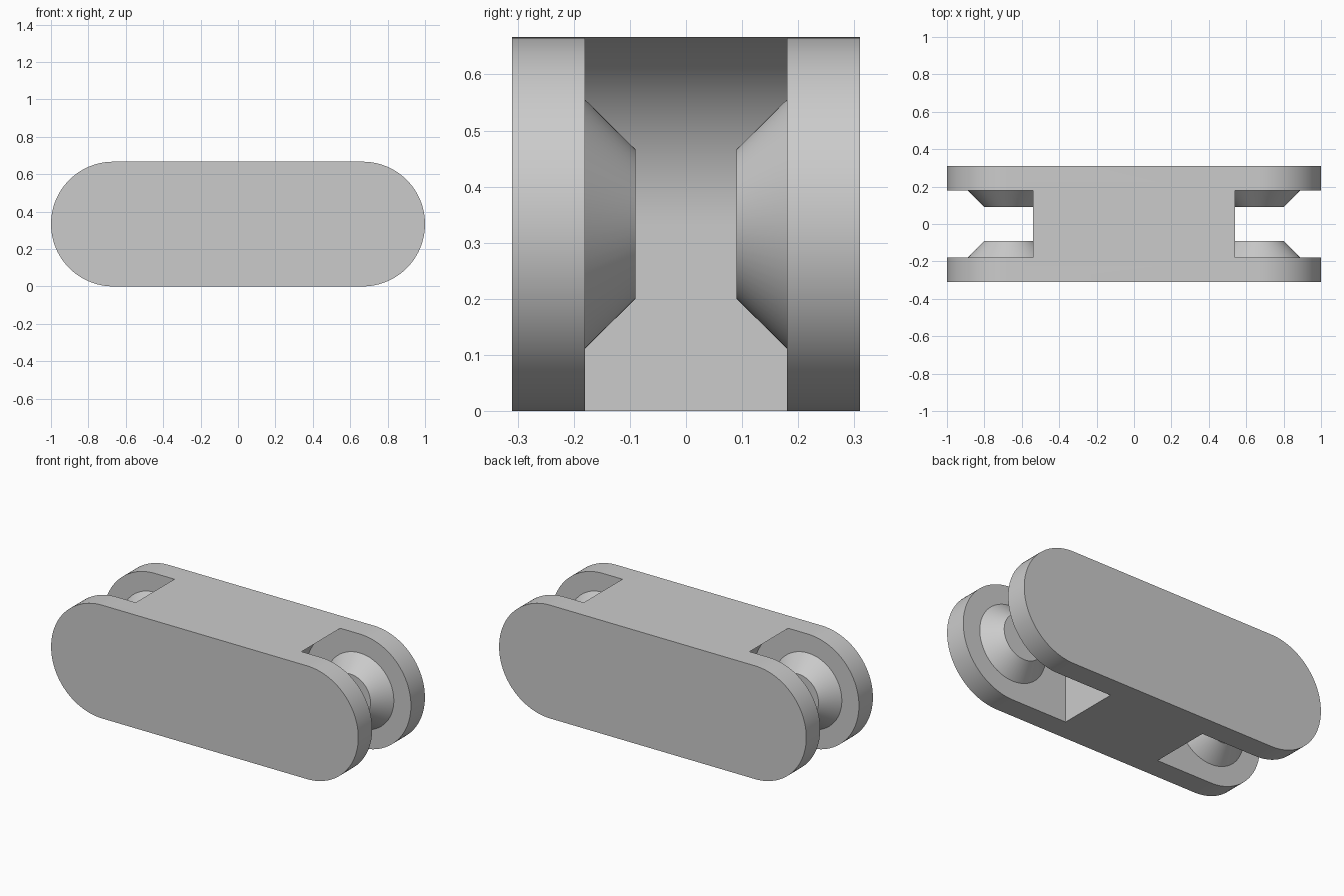
import bpy
import bmesh
from math import cos, sin, pi, sqrt, radians
from mathutils import Matrix

cube = bpy.data.objects.get("Cube")
if cube:
    bpy.data.objects.remove(cube, do_unlink=True)

R = 1 / 3          # end radius, half the height
PIVOT = 1 - R      # x of each pivot
HALF = 0.31        # half thickness of the link
GAP = 0.18         # half width of the end slots

grey = bpy.data.materials.new("light grey")
grey.use_nodes = True
grey.diffuse_color = (0.6, 0.6, 0.6, 1)
grey.node_tree.nodes["Principled BSDF"].inputs["Base Color"].default_value = grey.diffuse_color


def make_object(name, bm):
    bmesh.ops.recalc_face_normals(bm, faces=bm.faces)
    mesh = bpy.data.meshes.new(name)
    bm.to_mesh(mesh)
    bm.free()
    mesh.materials.append(grey)
    obj = bpy.data.objects.new(name, mesh)
    bpy.context.collection.objects.link(obj)
    return obj


def arc(cx, cz, r, start, end, steps):
    angles = [start + (end - start) * i / steps for i in range(steps + 1)]
    return [(cx + r * cos(a), cz + r * sin(a)) for a in angles]


def extrude_profile(name, points, half):
    """Extrude an x-z outline along y, symmetric about y = 0."""
    bm = bmesh.new()
    face = bm.faces.new([bm.verts.new((x, -half, z)) for x, z in points])
    side = bmesh.ops.extrude_face_region(bm, geom=[face])["geom"]
    verts = [v for v in side if isinstance(v, bmesh.types.BMVert)]
    bmesh.ops.translate(bm, verts=verts, vec=(0, 2 * half, 0))
    return make_object(name, bm)


def smooth(obj):
    bpy.ops.object.select_all(action='DESELECT')
    obj.select_set(True)
    bpy.context.view_layer.objects.active = obj
    bpy.ops.object.shade_smooth_by_angle(angle=radians(25))


# Link body: a solid with two round ends
outline = (arc(PIVOT, R, R, -pi / 2, pi / 2, 48)
           + arc(-PIVOT, R, R, pi / 2, 3 * pi / 2, 48))
body = extrude_profile("link_body", outline, HALF)

# Slot outline: upright lower wall, upper wall curved around the pivot
lip = PIVOT - 0.54
slot_r = sqrt(R * R + lip * lip)
top_angle = pi - math_angle if (math_angle := sin(0)) else pi - 0
top_angle = pi / 2 + (lip / slot_r) * (1 + (lip / slot_r) ** 2 / 6)
slot = ([(PIVOT - slot_r, -0.2)]
        + arc(PIVOT, R, slot_r, pi, top_angle, 24)
        + [(0.54, 0.9), (1.2, 0.9), (1.2, -0.2)])

for side, label in ((1, "left"), (-1, "right")):
    # Cut the slot through the end
    cutter = extrude_profile(label + "_slot_cutter", [(side * x, z) for x, z in slot], GAP)
    cutter.hide_render = True
    mod = body.modifiers.new("slot", 'BOOLEAN')
    mod.operation = 'DIFFERENCE'
    mod.solver = 'EXACT'
    mod.object = cutter
    bpy.context.view_layer.objects.active = body
    bpy.ops.object.modifier_apply(modifier=mod.name)
    bpy.data.objects.remove(cutter, do_unlink=True)

    # Conical pivots facing each other across the slot
    for face, place in ((1, "back"), (-1, "front")):
        bm = bmesh.new()
        bmesh.ops.create_cone(
            bm, cap_ends=True, segments=64, radius1=0.222, radius2=0.133, depth=0.09,
            matrix=Matrix.Translation((side * PIVOT, face * 0.135, R))
            @ Matrix.Rotation(face * pi / 2, 4, 'X'))
        smooth(make_object(f"{label}_{place}_pivot_cone", bm))

smooth(body)
